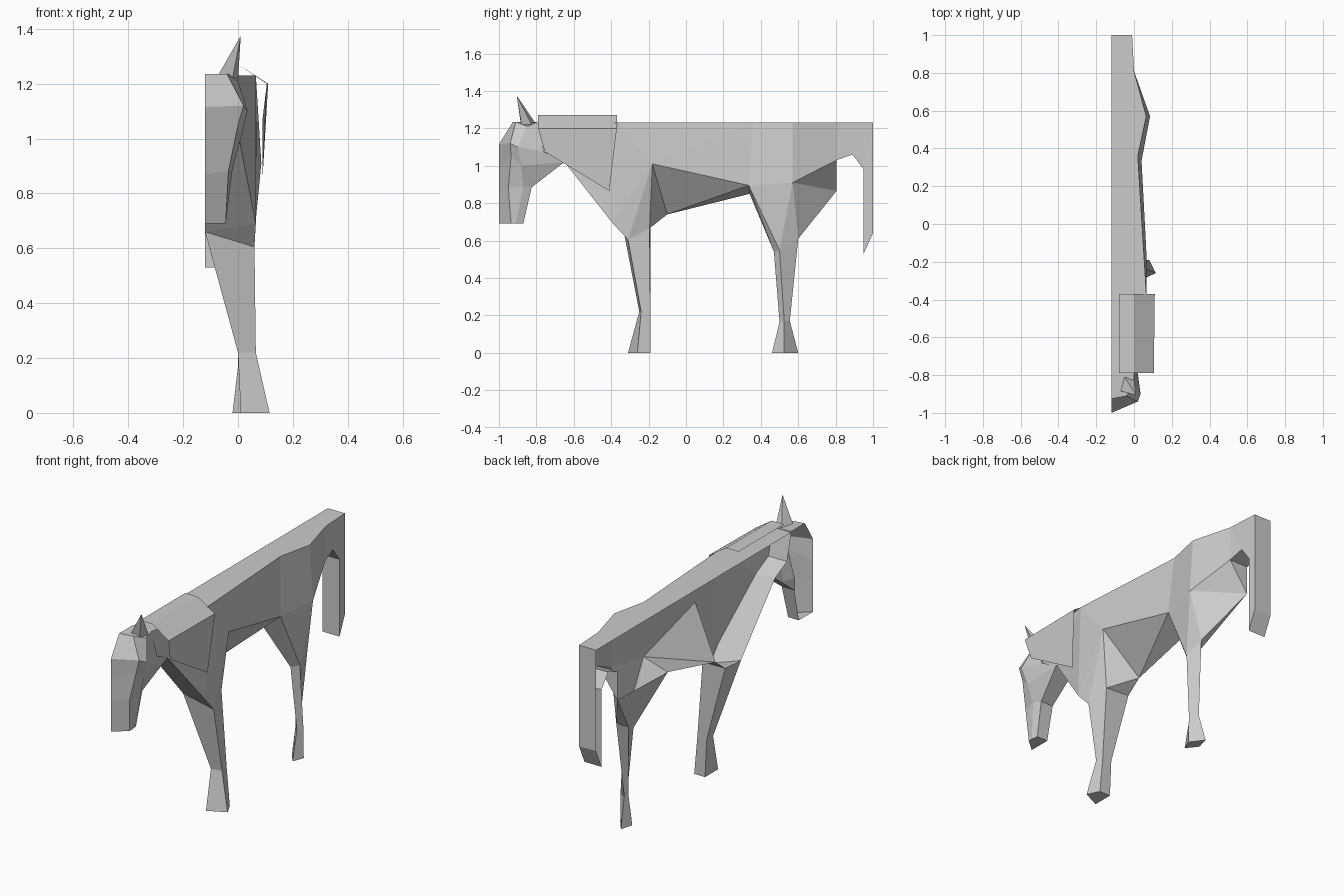
import bpy, bmesh

if "Cube" in bpy.data.objects:
    bpy.data.objects.remove(bpy.data.objects["Cube"])

CUT = -0.12   # the model is one open half, cut along this plane


def finish(name, bm):
    bmesh.ops.recalc_face_normals(bm, faces=bm.faces)
    me = bpy.data.meshes.new(name)
    bm.to_mesh(me)
    bm.free()
    ob = bpy.data.objects.new(name, me)
    bpy.context.scene.collection.objects.link(ob)
    return ob


def patches(name, points, faces):
    """Panels between named points; a capital 'c' after a name drops it on the cut plane."""
    bm = bmesh.new()
    made = {}

    def vert(key):
        if key not in made:
            if key in points:
                co = points[key]
            else:
                co = (CUT,) + tuple(points[key[:-1]][1:])
            made[key] = bm.verts.new(co)
        return made[key]

    for f in faces.split(","):
        bm.faces.new([vert(k) for k in f.split()])
    return finish(name, bm)


def loft(name, rings, closed=True, cap_start=False, cap_end=False):
    bm = bmesh.new()
    rows = [[bm.verts.new(p) for p in r] for r in rings]
    n = len(rows[0])
    for a, b in zip(rows, rows[1:]):
        for i in range(n if closed else n - 1):
            j = (i + 1) % n
            bm.faces.new((a[i], a[j], b[j], b[i]))
    if cap_start:
        bm.faces.new(rows[0])
    if cap_end:
        bm.faces.new(rows[-1])
    return finish(name, bm)


# Key points: T back line, N neck, S shoulder, A/B flank, H hip, R rump
top = {"T0": (0, -.80, 1.23), "T1": (.065, -.37, 1.23), "T2": (.02, .36, 1.23),
       "T3": (.065, .57, 1.23), "T4": (0, .81, 1.23), "T5": (-.01, 1, 1.23)}
flank = {"J": (0, -.76, 1.075), "N": (0, -.65, 1.02), "S": (.065, -.39, .69),
         "A": (.067, -.18, 1.01), "B": (.04, .335, .895), "H": (.085, .57, .91),
         "R": (0, .805, 1.03), "U": (-.01, .89, 1.06), "V": (-.01, .95, .98)}
under = {"P": (.06, -.31, .605), "PI": (CUT, -.335, .66),
         "Q": (.03, -.195, .665), "QI": (CUT, -.19, .67),
         "C": (CUT, -.10, .74), "D": (CUT, .34, .85), "E": (CUT, .805, .865),
         "K": (.01, .47, .54), "L": (.05, .50, .55), "M": (.03, .60, .61),
         "KI": (0, .53, .57)}
pts = {**top, **flank, **under}

# Body shell: back, side, belly, chest, haunch
patches("body", pts,
        "T0 T1 T1c T0c,T1 T2 T2c T1c,T2 T3 T3c T2c,T3 T4 T4c T3c,T4 T5 T5c T4c,"
        "T0 J N T1,T1 N S,T1 S A,T1 A T2,A B T2,B H T3 T2,H R T4 T3,R U T4,T4 U V T5,"
        "S P A,P Q A,A Q C,Q QI C,A C B,B C D,"
        "N Nc PI S,S PI P,"
        "B D K,B K L,B L H,H L M,H M E,H E R,D E K,E KI K,E M KI,R E Rc,"
        "R Rc Uc U,U Uc Vc V")

# Tail: open strip hanging from the rump
V, T5 = pts["V"], pts["T5"]
tail = [V, (V[0], .95, .53), (V[0], 1, .64), T5]
patches("tail", dict(zip("abcd", tail)),
        "a b c d,a b bc ac,b c cc bc,c d dc cc")

# Front leg
loft("front_leg", [
    [pts["PI"], pts["P"], pts["Q"], pts["QI"]],
    [(0, -.25, .22), (.065, -.24, .22), (.06, -.19, .22), (0, -.19, .22)],
    [(.01, -.31, 0), (.115, -.26, 0), (.08, -.19, 0), (.01, -.19, 0)]], cap_end=True)

# Hind leg
loft("hind_leg", [
    [pts["K"], pts["L"], pts["M"], pts["KI"]],
    [(.03, .50, .165), (.055, .525, .17), (.01, .555, .17), (0, .53, .17)],
    [(.03, .46, 0), (.057, .525, 0), (0, .60, 0), (-.02, .525, 0)]], cap_end=True)

# Head: half rings from the poll down to the muzzle
loft("head", [
    [(CUT, -.925, 1.235), (-.04, -.91, 1.235), (0, -.85, 1.21), (0, -.80, 1.23), (CUT, -.80, 1.235)],
    [(CUT, -1, 1.115), (.02, -.94, 1.12), (.035, -.90, 1.10), (.01, -.76, 1.075), (CUT, -.76, 1.075)],
    [(CUT, -1, .99), (0, -.935, 1.05), (.01, -.88, 1.0), (0, -.65, 1.02), (CUT, -.65, 1.02)],
    [(CUT, -1, .87), (-.035, -.95, .88), (-.02, -.87, .89), (-.04, -.825, .885), (CUT, -.825, .885)],
    [(CUT, -1, .69), (-.045, -.935, .69), (-.045, -.91, .69), (-.05, -.87, .69), (CUT, -.87, .69)]],
    closed=False, cap_start=True, cap_end=True)

# Ear: slim pyramid
ear = {"t": (.01, -.905, 1.375), "a": (-.07, -.885, 1.235), "b": (-.02, -.88, 1.22),
       "d": (0, -.82, 1.21), "e": (-.05, -.81, 1.235)}
patches("ear", ear, "t a b,t b d,t d e,t e a,a b d e")

# Mane: thin folded sheet over the neck
loft("mane", [
    [(-.08, -.79, 1.27), (0, -.79, 1.27), (.105, -.79, 1.20), (.09, -.755, 1.075)],
    [(-.08, -.37, 1.27), (0, -.37, 1.27), (.11, -.37, 1.20), (.09, -.41, .865)]], closed=False)
